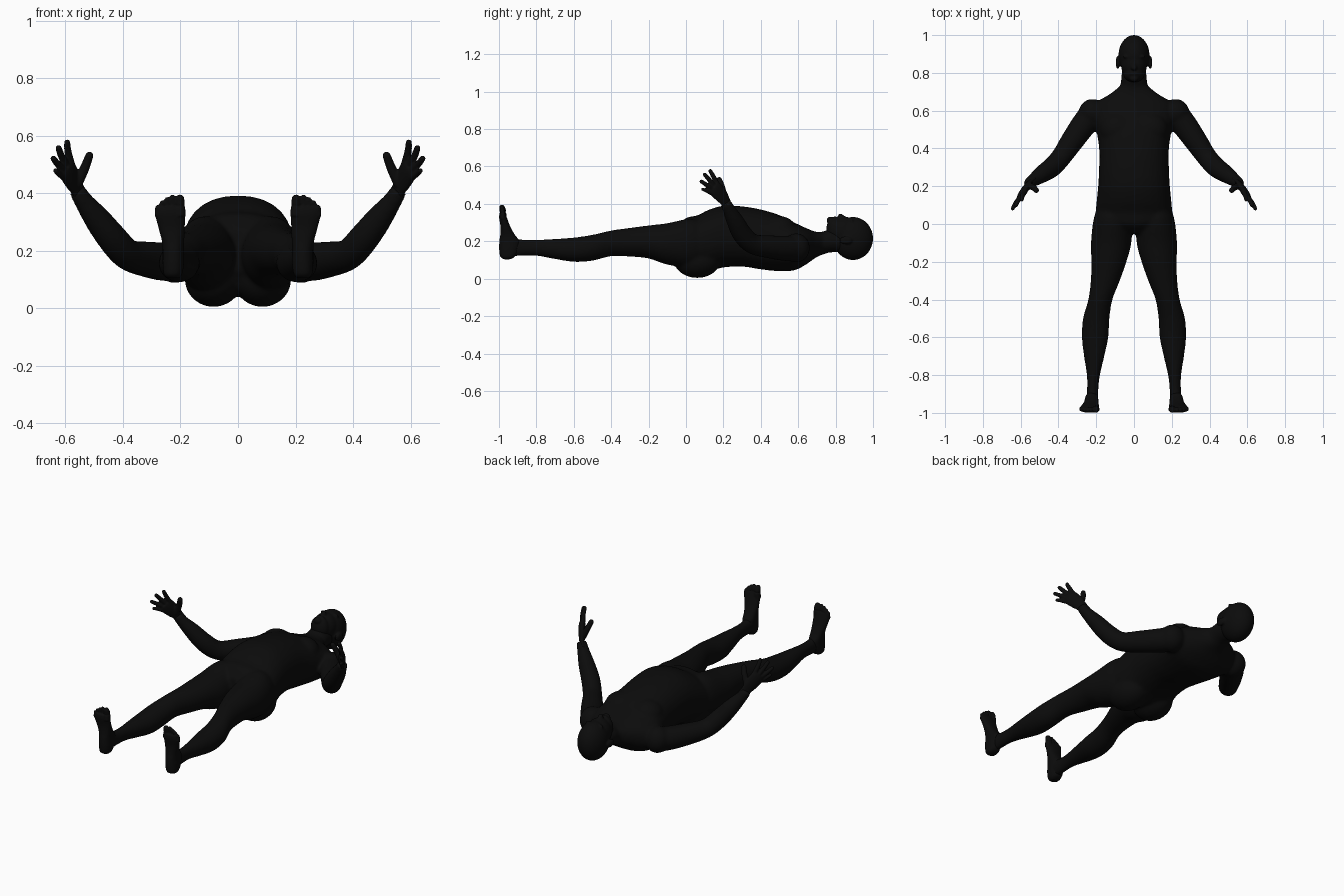
import bpy, bmesh, math
from mathutils import Vector, Matrix

cube = bpy.data.objects.get("Cube")
if cube:
    bpy.data.objects.remove(cube, do_unlink=True)

skin = bpy.data.materials.new("matte black")
skin.use_nodes = True
black = (0.0035, 0.0035, 0.0035, 1)
skin.diffuse_color = black
bsdf = skin.node_tree.nodes["Principled BSDF"]
bsdf.inputs["Base Color"].default_value = black
bsdf.inputs["Roughness"].default_value = 0.8

SIDES = 28


def resample(rows, steps=5):
    """Smooth curve through every column of a section table."""
    rows = [Vector(r) for r in rows]
    out = []
    for i in range(len(rows) - 1):
        b, c = rows[i], rows[i + 1]
        a, d = rows[max(i - 1, 0)], rows[min(i + 2, len(rows) - 1)]
        for k in range(steps):
            t = k / steps
            out.append(b + (c - a) * (t / 2) + (a * 2 - b * 5 + c * 4 - d) * (t * t / 2)
                       + (b * 3 - a - c * 3 + d) * (t ** 3 / 2))
    return out + [rows[-1]]


def skin_rings(bm, sections, side=1, power=1.0):
    """Join elliptical rings (centre, u, v) into a closed shell."""
    rings = []
    for centre, u, v in sections:
        ring = []
        for i in range(SIDES):
            a = math.tau * i / SIDES
            c, s = math.cos(a), math.sin(a)
            c = math.copysign(abs(c) ** power, c)
            s = math.copysign(abs(s) ** power, s)
            p = centre + u * c + v * s
            ring.append(bm.verts.new((p.x * side, p.y, p.z)))
        rings.append(ring)
    faces = [bm.faces.new(rings[0]), bm.faces.new(rings[-1])]
    for a, b in zip(rings, rings[1:]):
        for i in range(SIDES):
            j = (i + 1) % SIDES
            faces.append(bm.faces.new((a[i], a[j], b[j], b[i])))
    bmesh.ops.recalc_face_normals(bm, faces=faces)


def loft_y(bm, rows, side=1, power=1.0):
    """Rows: y, centre x, half width, low z, high z."""
    skin_rings(bm, [(Vector((x, y, (lo + hi) / 2)), Vector((w, 0, 0)), Vector((0, 0, (hi - lo) / 2)))
                    for y, x, w, lo, hi in resample(rows)], side, power)


def loft_z(bm, rows, side=1, power=1.0):
    """Rows: z, centre x, half width, front y, back y."""
    skin_rings(bm, [(Vector((x, (a + b) / 2, z)), Vector((w, 0, 0)), Vector((0, (b - a) / 2, 0)))
                    for z, x, w, a, b in resample(rows)], side, power)


def tube(bm, rows, side=1, across=(0, 0, 1), flat=1.0):
    """Rows: x, y, z, radius along a bent path."""
    pts = resample(rows)
    sections = []
    for i, p in enumerate(pts):
        t = (pts[min(i + 1, len(pts) - 1)] - pts[max(i - 1, 0)]).to_3d().normalized()
        u = Vector(across)
        u = (u - t * u.dot(t)).normalized()
        sections.append((p.to_3d(), u * p[3], t.cross(u) * p[3] * flat))
    skin_rings(bm, sections, side)


def blob(bm, centre, radii, side=1):
    c = Vector((centre[0] * side, centre[1], centre[2]))
    bmesh.ops.create_icosphere(bm, subdivisions=4, radius=1,
                               matrix=Matrix.Translation(c) @ Matrix.Diagonal((*radii, 1)))


def digit(bm, points, r, side):
    """Finger or toe with a rounded tip."""
    tube(bm, [(*p, r * k) for p, k in zip(points, (1.1, 1, 0.85))], side)
    blob(bm, points[-1], (r * 0.85,) * 3, side)


def finish(bm, name, voxel, iterations):
    """Fuse overlapping shells into one smooth surface."""
    mesh = bpy.data.meshes.new(name)
    bm.to_mesh(mesh)
    bm.free()
    ob = bpy.data.objects.new(name, mesh)
    bpy.context.collection.objects.link(ob)
    mesh.materials.append(skin)
    bpy.ops.object.select_all(action='DESELECT')
    ob.select_set(True)
    bpy.context.view_layer.objects.active = ob
    fuse = ob.modifiers.new("fuse", 'REMESH')
    fuse.mode = 'VOXEL'
    fuse.voxel_size = voxel
    fuse.use_smooth_shade = True
    soft = ob.modifiers.new("soften", 'SMOOTH')
    soft.factor = 0.5
    soft.iterations = iterations
    for m in ("fuse", "soften"):
        bpy.ops.object.modifier_apply(modifier=m)
    bpy.ops.object.shade_smooth()
    return ob


# Torso, neck, legs and arms
bm = bmesh.new()
loft_y(bm, [(-.05, 0, .08, .13, .27), (0, 0, .17, .06, .325), (.06, 0, .2, .045, .338),
            (.12, 0, .198, .04, .368), (.2, 0, .19, .06, .39), (.3, 0, .185, .065, .387),
            (.4, 0, .185, .05, .37), (.5, 0, .2, .04, .34), (.58, 0, .215, .045, .3),
            (.64, 0, .2, .075, .272), (.69, 0, .125, .11, .252), (.73, 0, .074, .13, .25)],
       power=0.9)
loft_y(bm, [(.62, 0, .08, .1, .25), (.72, 0, .073, .125, .25), (.77, 0, .068, .14, .265),
            (.85, 0, .06, .14, .26)])
for s in (1, -1):
    # Buttock and chest
    blob(bm, (.085, .06, .1), (.1, .125, .096), s)
    blob(bm, (.09, .5, .26), (.09, .09, .075), s)
    # Leg
    loft_y(bm, [(.12, .11, .07, .1, .28), (.03, .113, .1, .06, .32), (-.1, .121, .107, .075, .297),
                (-.2, .133, .093, .108, .285), (-.3, .152, .077, .118, .272),
                (-.4, .178, .064, .12, .258), (-.5, .2, .07, .096, .235),
                (-.6, .206, .07, .09, .22), (-.7, .211, .054, .105, .213),
                (-.8, .215, .035, .122, .208), (-.88, .219, .03, .122, .21),
                (-.96, .222, .034, .115, .23)], s)
    # Shoulder and arm
    blob(bm, (.22, .59, .165), (.072, .072, .078), s)
    tube(bm, [(.2, .6, .165, .07), (.255, .54, .162, .068), (.32, .45, .17, .062),
              (.385, .355, .187, .054), (.435, .3, .24, .053), (.49, .262, .31, .046),
              (.535, .23, .37, .034), (.56, .212, .41, .029)], s)
finish(bm, "body", .009, 8)

# Head with jaw, nose, brow, lips and ears
bm = bmesh.new()
blob(bm, (0, .893, .215), (.082, .107, .115))
blob(bm, (0, .845, .25), (.069, .085, .08))
blob(bm, (0, .795, .262), (.056, .045, .068))
blob(bm, (0, .77, .312), (.024, .018, .02))
blob(bm, (0, .826, .332), (.016, .014, .017))
tube(bm, [(0, .826, .335, .012), (0, .85, .325, .009), (0, .885, .315, .009)])
blob(bm, (0, .796, .322), (.026, .011, .012))
for s in (1, -1):
    blob(bm, (.032, .886, .307), (.028, .01, .015), s)
    blob(bm, (.03, .866, .3), (.015, .009, .013), s)
    blob(bm, (.086, .855, .205), (.011, .034, .022), s)
finish(bm, "head", .005, 4)

# Fingers: knuckle, tip, thickness
fingers = [((.58, .167, .505), (.594, .13, .576), .0125),
           ((.595, .15, .495), (.624, .1, .557), .0125),
           ((.603, .14, .477), (.642, .082, .52), .012),
           ((.602, .143, .452), (.634, .09, .478), .0105)]
# Toes: x, tip height, thickness
toes = [(.202, .38, .018), (.228, .385, .012), (.246, .377, .0115),
        (.263, .366, .011), (.278, .35, .011)]
for s, label in ((1, "left"), (-1, "right")):
    # Hand
    bm = bmesh.new()
    tube(bm, [(.54, .226, .38, .033), (.556, .213, .41, .031), (.573, .19, .443, .04),
              (.592, .16, .477, .043), (.6, .146, .493, .036)], s, across=(-.02, .025, .06), flat=.45)
    for knuckle, tip, r in fingers:
        a, b = Vector(knuckle), Vector(tip)
        digit(bm, [a + (a - b) * 0.25, (a + b) / 2 + Vector((.004, 0, .002)), b], r, s)
    digit(bm, [(.56, .203, .43), (.534, .194, .485), (.517, .178, .53)], .0165, s)
    finish(bm, label + "_hand", .004, 3)

    # Foot
    bm = bmesh.new()
    loft_z(bm, [(.104, .226, .02, -.975, -.94), (.118, .226, .032, -.993, -.915),
                (.155, .225, .037, -.999, -.895), (.2, .225, .037, -.998, -.89),
                (.235, .226, .039, -.993, -.915), (.28, .231, .046, -.992, -.94),
                (.325, .236, .052, -.999, -.957), (.35, .237, .048, -.997, -.966)], s, 0.9)
    for x, top, r in toes:
        digit(bm, [(x, -.98, .32), (x, -.979, (top + .34) / 2), (x, -.984, top)], r, s)
    finish(bm, label + "_foot", .004, 4)
